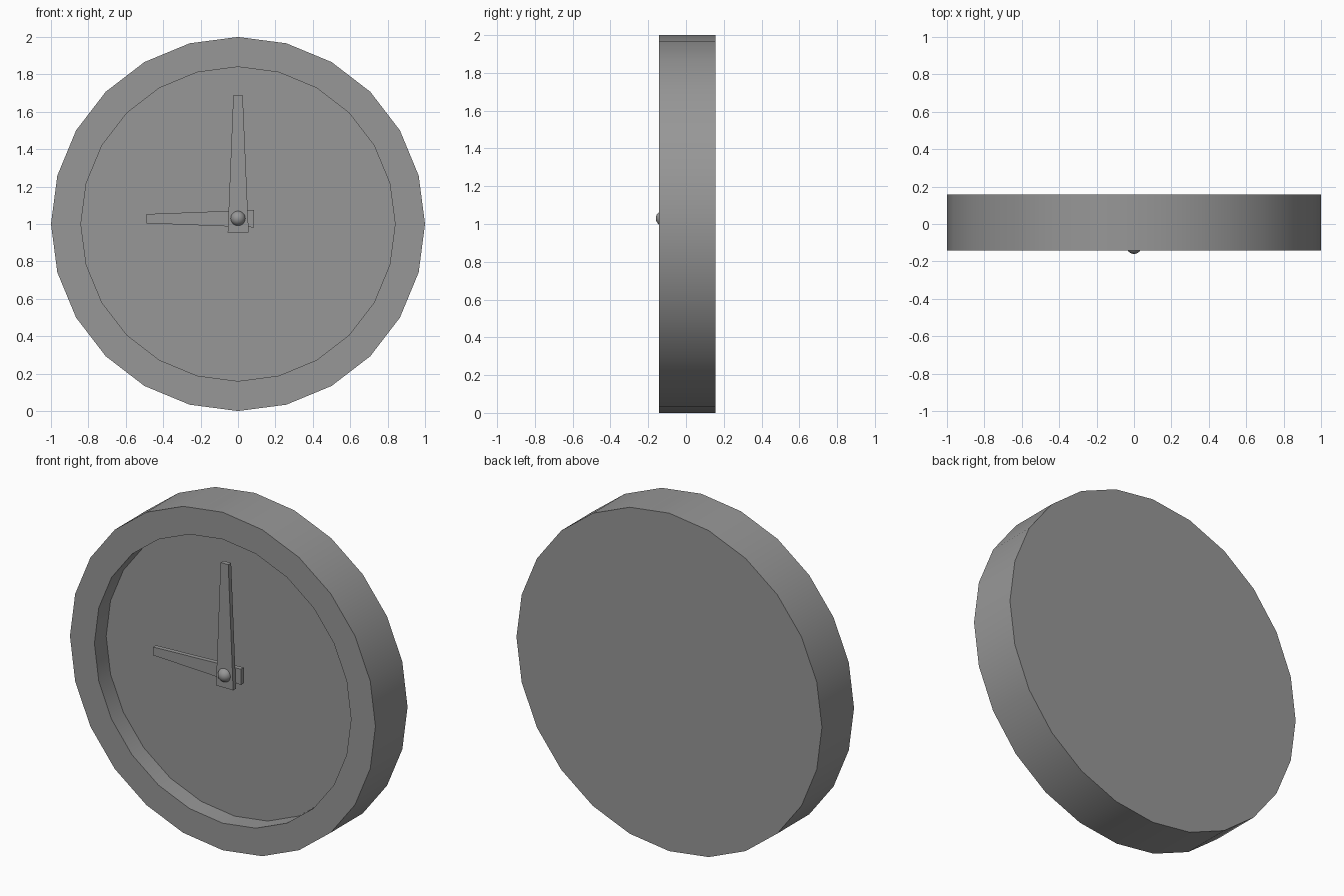
import bpy, bmesh
from math import sin, cos, pi, radians

if "Cube" in bpy.data.objects:
    bpy.data.objects.remove(bpy.data.objects["Cube"])

SIDES = 24
CENTRE_Z = 1.0
PIN_Z = 1.03

# Dark grey for the whole clock
dark = bpy.data.materials.new("dark_grey")
dark.diffuse_color = (0.31, 0.31, 0.31, 1)
dark.use_nodes = True
dark.node_tree.nodes["Principled BSDF"].inputs["Base Color"].default_value = dark.diffuse_color


def make_object(name, bm):
    bmesh.ops.recalc_face_normals(bm, faces=bm.faces[:])
    mesh = bpy.data.meshes.new(name)
    bm.to_mesh(mesh)
    bm.free()
    mesh.materials.append(dark)
    obj = bpy.data.objects.new(name, mesh)
    bpy.context.collection.objects.link(obj)
    return obj


def smooth(obj, angle):
    bpy.ops.object.select_all(action='DESELECT')
    obj.select_set(True)
    bpy.context.view_layer.objects.active = obj
    bpy.ops.object.shade_smooth_by_angle(angle=radians(angle))


def turned(name, profile):
    """Turn (radius, y) points around the y axis and cap both ends."""
    bm = bmesh.new()
    rings = [[bm.verts.new((r * sin(2 * pi * i / SIDES), y,
                            CENTRE_Z + r * cos(2 * pi * i / SIDES)))
              for i in range(SIDES)] for r, y in profile]
    for a, b in zip(rings, rings[1:]):
        for i in range(SIDES):
            j = (i + 1) % SIDES
            bm.faces.new((a[i], a[j], b[j], b[i]))
    bm.faces.new(rings[0])
    bm.faces.new(rings[-1])
    return make_object(name, bm)


def hand(name, outline, front, back):
    """Extrude an (x, z) outline between two depths."""
    bm = bmesh.new()
    face = bm.faces.new([bm.verts.new((x, front, z)) for x, z in outline])
    new = bmesh.ops.extrude_face_region(bm, geom=[face])['geom']
    verts = [v for v in new if isinstance(v, bmesh.types.BMVert)]
    bmesh.ops.translate(bm, verts=verts, vec=(0, back - front, 0))
    # restore the front cap if the extrusion consumed it
    if any(e.is_boundary for e in bm.edges):
        bmesh.ops.holes_fill(bm, edges=[e for e in bm.edges if e.is_boundary])
    return make_object(name, bm)


# Case: back plate, outer wall, front rim and recessed dial
case = turned("clock_case", [(1.0, 0.157), (1.0, -0.143),
                             (0.84, -0.143), (0.84, -0.033)])
smooth(case, 30)

# Tapered hands, the minute hand in front of the hour hand
hand("minute_hand", [(-0.055, 0.955), (0.057, 0.955),
                     (0.025, 1.69), (-0.025, 1.69)], -0.127, -0.1)
hand("hour_hand", [(0.085, 0.982), (0.085, 1.075),
                   (-0.49, 1.053), (-0.49, 1.004)], -0.094, -0.067)

# Round centre pin
bm = bmesh.new()
bmesh.ops.create_uvsphere(bm, u_segments=24, v_segments=12, radius=0.04)
bmesh.ops.translate(bm, verts=bm.verts[:], vec=(0, -0.12, PIN_Z))
smooth(make_object("centre_pin", bm), 60)
